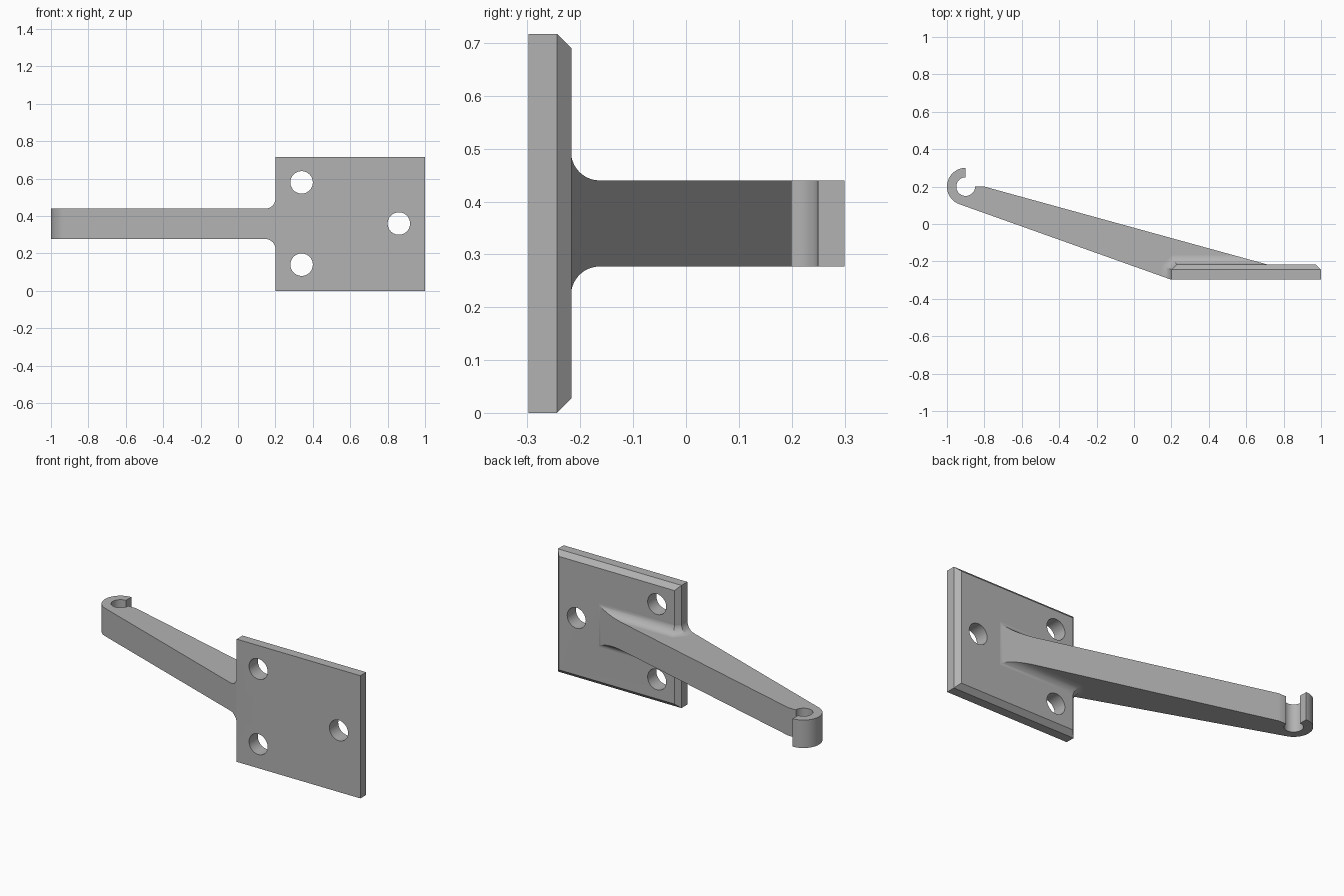
import bpy, bmesh, math
from mathutils import Matrix

cube = bpy.data.objects.get("Cube")
if cube:
    bpy.data.objects.remove(cube)

metal = bpy.data.materials.new("light grey metal")
metal.use_nodes = True
metal.diffuse_color = (0.45, 0.45, 0.45, 1)
metal.node_tree.nodes["Principled BSDF"].inputs["Base Color"].default_value = (0.45, 0.45, 0.45, 1)

LEFT, RIGHT, FRONT, BACK, HEIGHT = 0.2, 1.0, -0.298, -0.217, 0.717
CHAMFER, FILLET = 0.027, 0.054
ARM_LOW, ARM_TOP = 0.277, 0.44
HOOK_X, HOOK_Y, HOOK_R, EYE_R = -0.9, 0.2, 0.1, 0.05


def loft(name, rings):
    """Solid skinned through matching rings of 3D points, capped at both ends."""
    bm = bmesh.new()
    rows = [[bm.verts.new(p) for p in ring] for ring in rings]
    n = len(rows[0])
    for a, b in zip(rows, rows[1:]):
        for i in range(n):
            j = (i + 1) % n
            bm.faces.new((a[i], a[j], b[j], b[i]))
    bm.faces.new(rows[0][::-1])
    bm.faces.new(rows[-1])
    bmesh.ops.recalc_face_normals(bm, faces=bm.faces)
    mesh = bpy.data.meshes.new(name)
    bm.to_mesh(mesh)
    bm.free()
    mesh.materials.append(metal)
    ob = bpy.data.objects.new(name, mesh)
    bpy.context.collection.objects.link(ob)
    return ob


def combine(target, tool, operation):
    """Apply a boolean and discard the tool."""
    mod = target.modifiers.new(operation.lower(), "BOOLEAN")
    mod.operation, mod.object, mod.solver = operation, tool, "EXACT"
    bpy.context.view_layer.objects.active = target
    bpy.ops.object.modifier_apply(modifier=mod.name)
    bpy.data.objects.remove(tool)


def arc(radius, start, end, steps):
    angles = [start + (end - start) * i / steps for i in range(steps + 1)]
    return [(HOOK_X + radius * math.cos(a), HOOK_Y + radius * math.sin(a)) for a in angles]


# Mounting plate with its back edges chamfered all round
def plate_ring(y, inset):
    return [(x, y, z) for x, z in ((LEFT + inset, inset), (RIGHT - inset, inset),
                                   (RIGHT - inset, HEIGHT - inset), (LEFT + inset, HEIGHT - inset))]


bracket = loft("hook_bracket", [plate_ring(FRONT, 0), plate_ring(BACK - CHAMFER, 0),
                                plate_ring(BACK, CHAMFER)])

# Arm outline: front edge runs tangent into the open hook, back edge slopes to the plate
dx, dy = LEFT - HOOK_X, FRONT - HOOK_Y
tangent = math.atan2(dy, dx) - math.acos(HOOK_R / math.hypot(dx, dy))
slope = (BACK - HOOK_Y) / (0.715 + 0.8)
outline = [(LEFT, FRONT)]
outline += arc(HOOK_R, tangent, -1.5 * math.pi, 32)
outline += arc(EYE_R, 0.5 * math.pi, 2 * math.pi, 36)
outline += [(-0.8, HOOK_Y), (0.77, HOOK_Y + slope * 1.57), (0.7, -0.26), (0.3, -0.275)]


def arm_prism(name, low, high):
    return loft(name, [[(x, y, z) for x, y in outline] for z in (low, high)])


# Cove fillet: plate outline grown outwards towards the arm, trimmed to the arm outline
def cove_ring(z, grow):
    k = grow * math.tan(math.pi / 8)
    return [(x, y, z) for x, y in ((LEFT - grow, -0.4), (0.9, -0.4), (0.9, BACK + grow),
                                   (LEFT + CHAMFER - k, BACK + grow),
                                   (LEFT - grow, BACK - CHAMFER + k))]


STEPS = 14
cove = []
for i in range(STEPS + 1):
    a = 0.5 * math.pi * i / STEPS
    cove.append((FILLET * (1 - math.sin(a)), FILLET * (1 - math.cos(a)) - 0.0005))
rings = [cove_ring(ARM_LOW - h, g) for h, g in cove]
rings += [cove_ring(ARM_TOP + h, g) for h, g in reversed(cove)]
fillet = loft("fillet", rings)
combine(fillet, arm_prism("fillet_trim", ARM_LOW - 0.1, ARM_TOP + 0.1), "INTERSECT")

combine(bracket, fillet, "UNION")
combine(bracket, arm_prism("arm", ARM_LOW, ARM_TOP), "UNION")

# Three screw holes
for x, z in ((0.34, 0.58), (0.34, 0.14), (0.86, 0.36)):
    circle = [(x + 0.06 * math.cos(t * math.pi / 24), z + 0.06 * math.sin(t * math.pi / 24))
              for t in range(48)]
    hole = loft("screw_hole", [[(u, y, v) for u, v in circle] for y in (-0.4, -0.1)])
    combine(bracket, hole, "DIFFERENCE")

# Smooth curved surfaces, keep hard edges crisp
bpy.ops.object.select_all(action="DESELECT")
bracket.select_set(True)
bpy.context.view_layer.objects.active = bracket
bpy.ops.object.shade_smooth_by_angle(angle=math.radians(25))
weighted = bracket.modifiers.new("weighted normals", "WEIGHTED_NORMAL")
weighted.keep_sharp = True
